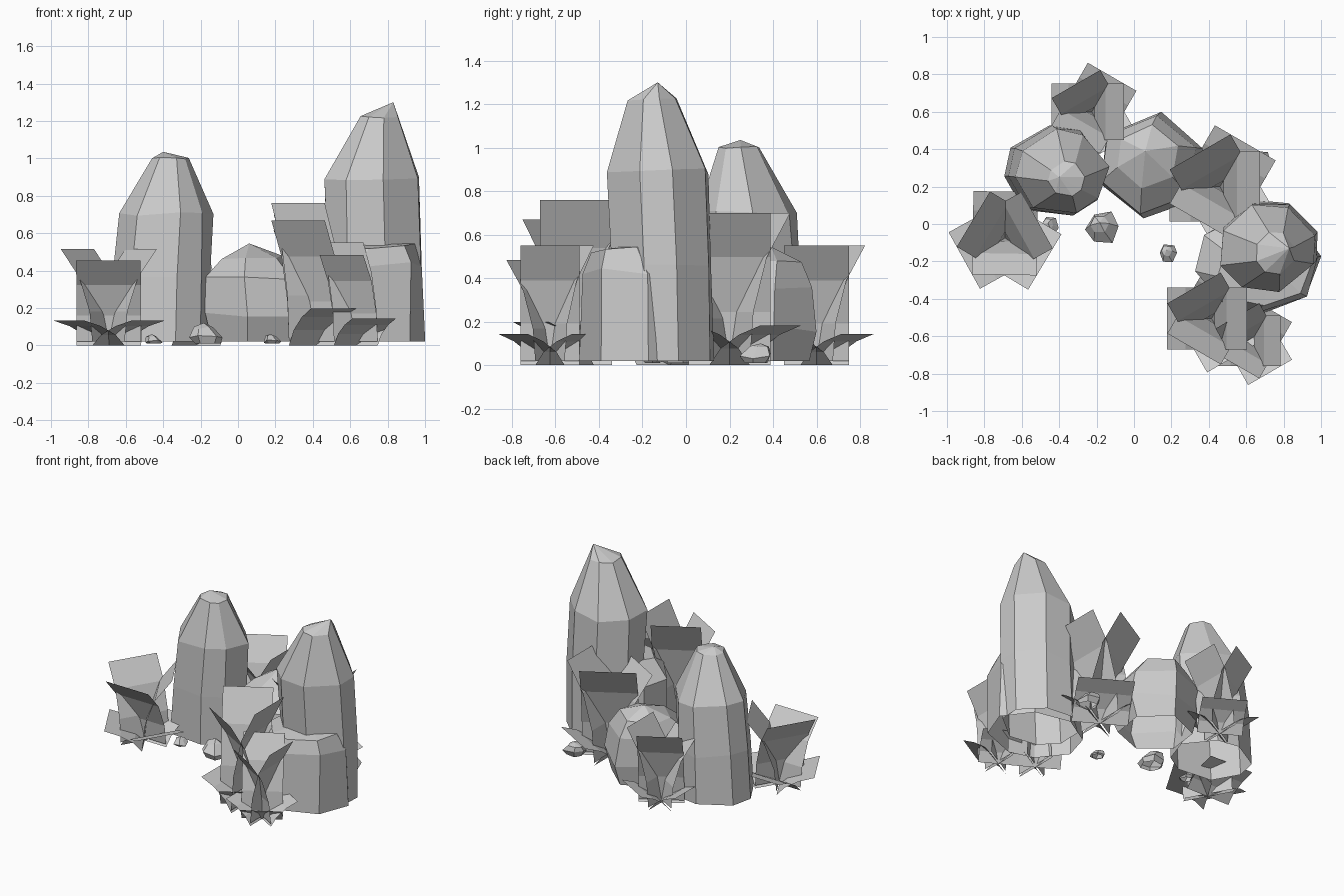
import bpy, bmesh, math, random
from mathutils import Vector

cube = bpy.data.objects.get("Cube")
if cube:
    bpy.data.objects.remove(cube, do_unlink=True)

grey = bpy.data.materials.new("stone_grey")
grey.use_nodes = True
COLOUR = (0.6, 0.6, 0.6, 1)
grey.diffuse_color = COLOUR
grey.node_tree.nodes["Principled BSDF"].inputs["Base Color"].default_value = COLOUR


def finish(bm, name):
    mesh = bpy.data.meshes.new(name)
    bm.to_mesh(mesh)
    bm.free()
    mesh.materials.append(grey)
    obj = bpy.data.objects.new(name, mesh)
    bpy.context.collection.objects.link(obj)


def rock(name, rings, apex, sides=8, turn=0.0, seed=1, jitter=0.03):
    """Faceted rock, open underneath, from elliptical rings (z, cx, cy, rx, ry) and an apex."""
    rng = random.Random(seed)
    bm = bmesh.new()
    loops = []
    wobble = [rng.uniform(-0.12, 0.12) for _ in range(sides)]
    for level, (z, cx, cy, rx, ry) in enumerate(rings):
        loop = []
        for i in range(sides):
            a = turn + math.tau * i / sides + wobble[i]
            s = 1 + rng.uniform(-jitter, jitter)
            dz = rng.uniform(-jitter, jitter) * rx * 2 if level else 0
            loop.append(bm.verts.new((cx + rx * s * math.cos(a),
                                      cy + ry * s * math.sin(a), z + dz)))
        loops.append(loop)
    tip = bm.verts.new(apex)
    for i in range(sides):
        j = (i + 1) % sides
        for low, high in zip(loops, loops[1:]):
            bm.faces.new((low[i], low[j], high[j], high[i]))
        bm.faces.new((loops[-1][i], loops[-1][j], tip))
    finish(bm, name)


def leaf(bm, origin, angle, width, profile):
    """Bent card of constant width; profile is a list of (radius, height)."""
    out = Vector((math.cos(angle), math.sin(angle), 0))
    half = Vector((-out.y, out.x, 0)) * width / 2
    previous = None
    for r, z in profile:
        mid = origin + out * r + Vector((0, 0, z))
        pair = (bm.verts.new(mid - half), bm.verts.new(mid + half))
        if previous:
            bm.faces.new((previous[0], previous[1], pair[1], pair[0]))
        previous = pair


def plant(name, x, y, width, height, turn=0):
    bm = bmesh.new()
    origin = Vector((x, y, 0))
    w = width
    for step in range(3):
        angle = math.radians(turn + 120 * step)
        # tall upright leaf, crossing the others at the root
        h = height * (0.88 if step == 2 else 1)
        leaf(bm, origin, angle, w,
             ((0, 0.02), (0.05 * w, 0.35 * h), (0.24 * w, 0.71 * h), (0.57 * w, h)))
        # low spreading leaf on the opposite side
        leaf(bm, origin, angle + math.pi, w,
             ((0, 0), (0.16 * w, 0.11 * height), (0.42 * w, 0.2 * height),
              (0.72 * w, 0.26 * height)))
    finish(bm, name)


# large rocks
rock("tall_rock_left",
     ((0.02, 0.72, -0.10, 0.27, 0.235), (0.45, 0.725, -0.11, 0.265, 0.235),
      (0.89, 0.715, -0.13, 0.265, 0.24), (1.22, 0.755, -0.155, 0.105, 0.115)),
     (0.83, -0.13, 1.30), turn=0.35, seed=3)
rock("low_rock_left",
     ((0.02, 0.66, -0.21, 0.335, 0.28), (0.43, 0.66, -0.21, 0.335, 0.27),
      (0.53, 0.70, -0.25, 0.25, 0.19)),
     (0.72, -0.2, 0.56), turn=0.1, seed=5)
rock("tall_rock_right",
     ((0.02, -0.42, 0.28, 0.28, 0.25), (0.36, -0.41, 0.28, 0.27, 0.25),
      (0.70, -0.385, 0.275, 0.25, 0.23), (1.0, -0.36, 0.24, 0.10, 0.095)),
     (-0.40, 0.25, 1.035), turn=0.2, seed=8)
rock("back_boulder",
     ((0.02, 0.09, 0.32, 0.24, 0.25), (0.17, 0.10, 0.31, 0.29, 0.29),
      (0.36, 0.08, 0.32, 0.27, 0.27), (0.47, 0.07, 0.36, 0.17, 0.17)),
     (0.06, 0.39, 0.545), sides=6, turn=0.35, seed=11)

# small scattered stones
for i, (x, y, r, h) in enumerate(((-0.165, -0.02, 0.09, 0.12), (0.185, -0.155, 0.05, 0.06),
                                  (0.66, 0.32, 0.08, 0.10), (-0.45, -0.01, 0.05, 0.06))):
    rock("small_stone_%d" % (i + 1),
         ((0.01, x, y, r * 0.75, r * 0.75), (h * 0.4, x, y, r, r),
          (h * 0.8, x - r * 0.2, y + r * 0.2, r * 0.6, r * 0.6)),
         (x - r * 0.2, y + r * 0.3, h), sides=6, turn=i, seed=20 + i, jitter=0.1)

# leafy plants
plant("plant_right", -0.69, -0.075, 0.345, 0.515, 29)
plant("plant_back", -0.225, 0.60, 0.30, 0.55)
plant("plant_middle", 0.46, 0.20, 0.375, 0.70)
plant("plant_front_tall", 0.415, -0.505, 0.33, 0.76)
plant("plant_front_short", 0.63, -0.625, 0.27, 0.55)
